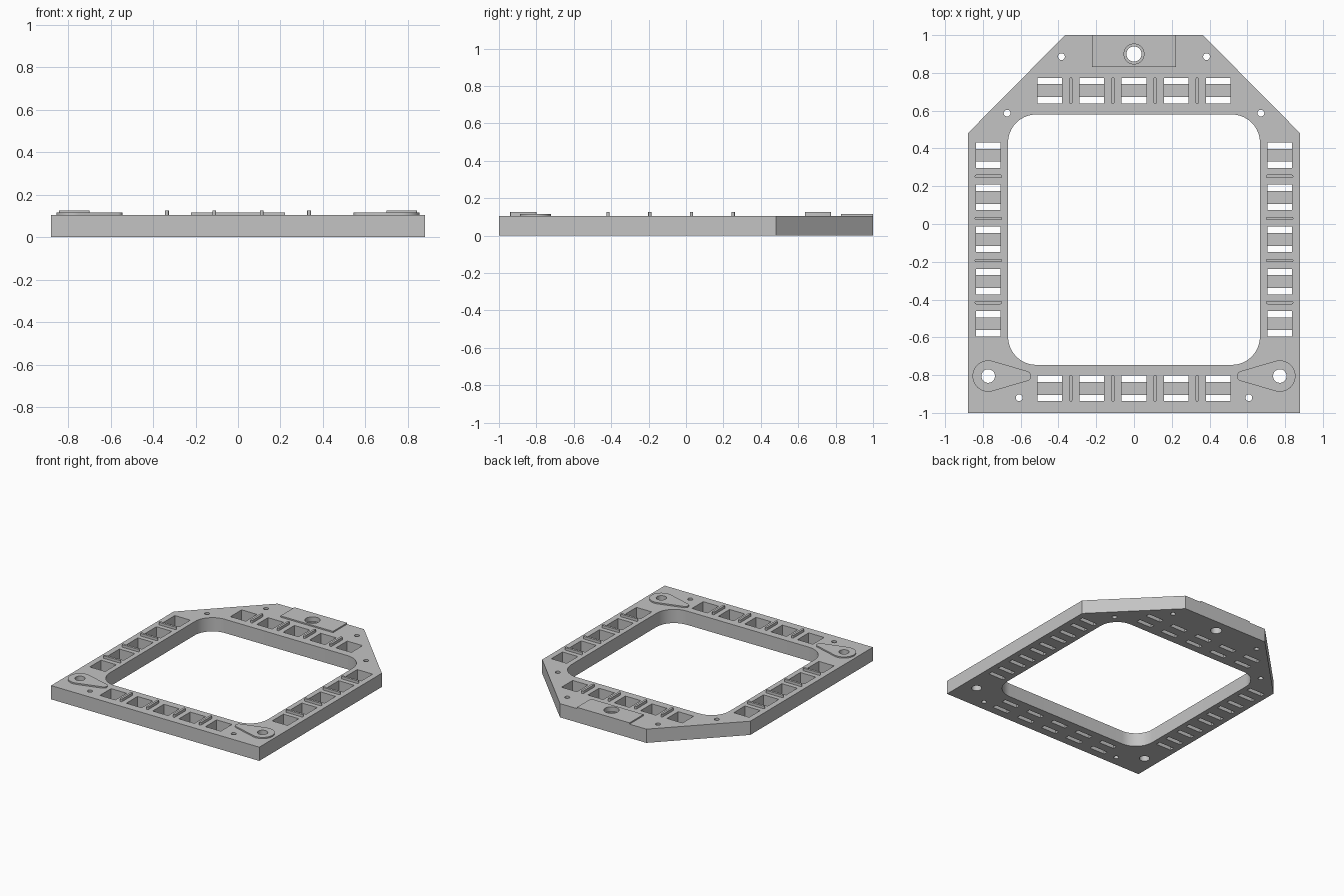
import bpy
import bmesh
from math import pi, cos, sin, acos

cube = bpy.data.objects.get("Cube")
if cube:
    bpy.data.objects.remove(cube, do_unlink=True)

TOP = 0.105      # plate surface
PAD = 0.115      # raised pads
RIDGE = 0.125    # divider ridges
PITCH = 0.223    # spacing of the windows

grey = bpy.data.materials.new("light grey")
grey.use_nodes = True
grey.diffuse_color = (0.55, 0.55, 0.55, 1)
grey.node_tree.nodes["Principled BSDF"].inputs["Base Color"].default_value = (0.55, 0.55, 0.55, 1)


def arc(x, y, r, a0, a1, n):
    return [(x + r * cos(a0 + (a1 - a0) * i / n), y + r * sin(a0 + (a1 - a0) * i / n))
            for i in range(n + 1)]


def circle(x, y, r, n=32):
    return arc(x, y, r, 0, 2 * pi, n)[:-1]


def rect(x, y, w, d):
    return [(x + sx * w / 2, y + sy * d / 2) for sx, sy in ((-1, -1), (1, -1), (1, 1), (-1, 1))]


def rounded_rect(x, y, w, d, r, n=10):
    pts = []
    for k, (sx, sy) in enumerate(((1, 1), (-1, 1), (-1, -1), (1, -1))):
        pts += arc(x + sx * (w / 2 - r), y + sy * (d / 2 - r), r, k * pi / 2, (k + 1) * pi / 2, n)
    return pts


def slab(name, loops, z0, z1):
    """Extrude a filled outline (first loop) with holes (other loops)."""
    curve = bpy.data.curves.new(name, 'CURVE')
    curve.dimensions = '2D'
    curve.fill_mode = 'BOTH'
    curve.extrude = (z1 - z0) / 2
    for pts in loops:
        spline = curve.splines.new('POLY')
        spline.points.add(len(pts) - 1)
        for p, (x, y) in zip(spline.points, pts):
            p.co = (x, y, 0, 1)
        spline.use_cyclic_u = True
    temp = bpy.data.objects.new(name + " outline", curve)
    bpy.context.collection.objects.link(temp)
    bpy.context.view_layer.update()
    evaluated = temp.evaluated_get(bpy.context.evaluated_depsgraph_get())
    mesh = bpy.data.meshes.new_from_object(evaluated)
    bpy.data.objects.remove(temp, do_unlink=True)
    # weld the caps to the walls and lift into place
    bm = bmesh.new()
    bm.from_mesh(mesh)
    bmesh.ops.remove_doubles(bm, verts=bm.verts, dist=0.0001)
    bmesh.ops.translate(bm, verts=bm.verts, vec=(0, 0, (z0 + z1) / 2))
    bmesh.ops.recalc_face_normals(bm, faces=bm.faces)
    bm.to_mesh(mesh)
    bm.free()
    mesh.materials.clear()
    mesh.materials.append(grey)
    obj = bpy.data.objects.new(name, mesh)
    bpy.context.collection.objects.link(obj)
    bpy.ops.object.select_all(action='DESELECT')
    obj.select_set(True)
    bpy.context.view_layer.objects.active = obj
    bpy.ops.object.shade_smooth_by_angle(angle=pi / 6)
    return obj


# Layout of the windows and the ridges between them
windows, ridges = [], []
for row, y in (("back", 0.706), ("front", -0.87)):
    windows += [(row, (i - 2) * PITCH, y) for i in range(5)]
    ridges += [(row, (i - 1.5) * PITCH, y, 0.017, 0.14) for i in range(4)]
for row, x in (("right", -0.771), ("left", 0.771)):
    windows += [(row, x, -0.082 + (i - 2) * PITCH) for i in range(5)]
    ridges += [(row, x, -0.082 + (i - 1.5) * PITCH, 0.145, 0.017) for i in range(4)]

# Frame plate with opening, windows and holes
outline = [(-0.88, -1), (0.88, -1), (0.88, 0.48), (0.365, 1), (-0.365, 1), (-0.88, 0.48)]
holes = [rounded_rect(0, -0.083, 1.334, 1.326, 0.15)]
holes += [rect(x, y, 0.13, 0.135) for _, x, y in windows]
holes.append(circle(0, 0.9, 0.053))
for s in (-1, 1):
    holes.append(circle(s * 0.772, -0.805, 0.036))
    for x, y in ((0.384, 0.886), (0.672, 0.587), (0.608, -0.92)):
        holes.append(circle(s * x, y, 0.018, 20))
slab("frame_plate", [outline] + holes, 0, TOP)

# Floor bar across the middle of each window
for row, x, y in windows:
    slab(row + "_window_bar", [rect(x, y, 0.13, 0.068)], 0, 0.03)

# Rounded divider ridges
for row, x, y, w, d in ridges:
    slab(row + "_ridge", [rounded_rect(x, y, w, d, 0.008, 4)], TOP - 0.002, RIDGE)

# Mounting pad with a stepped hole
slab("back_pad", [rect(0, 0.915, 0.445, 0.17), circle(0, 0.9, 0.053)], TOP, PAD)
slab("hole_step", [circle(0, 0.9, 0.053), circle(0, 0.9, 0.04)], 0, 0.08)

# Teardrop pads around the front corner holes
R, r, length = 0.083, 0.027, 0.2
tangent = acos((R - r) / length)
for side, s in (("right", 1), ("left", -1)):
    drop = arc(0, 0, R, tangent, 2 * pi - tangent, 28) + arc(length, 0, r, -tangent, tangent, 10)
    drop = [(s * (x - 0.772), y - 0.805) for x, y in drop]
    slab(side + "_teardrop_pad", [drop, circle(-s * 0.772, -0.805, 0.036)], TOP, PAD)
